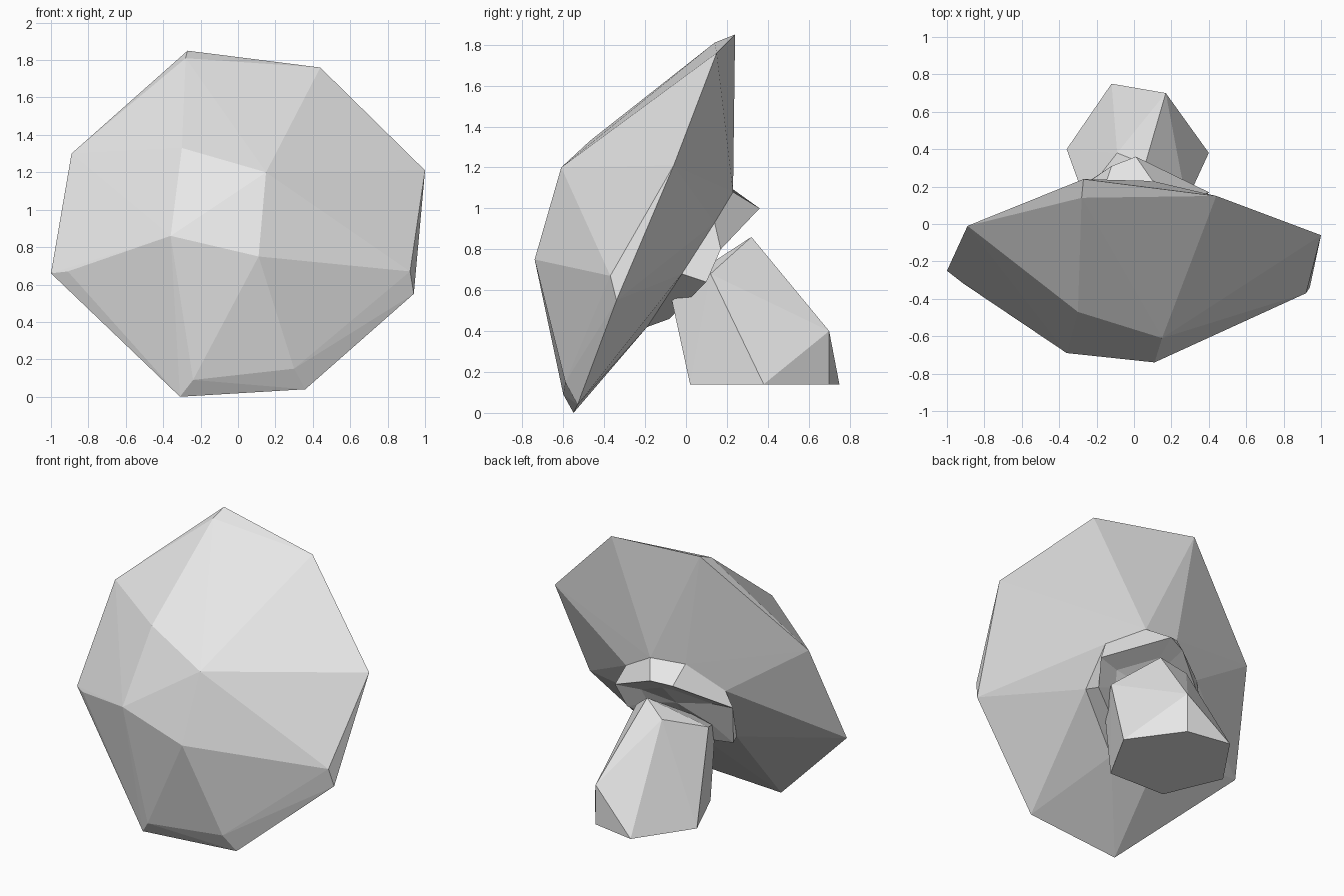
import bpy
import bmesh
from mathutils import Vector

# Remove the default cube only
default_cube = bpy.data.objects.get("Cube")
if default_cube:
    bpy.data.objects.remove(default_cube, do_unlink=True)

# Single pale grey material
pale_grey = bpy.data.materials.new("pale_grey")
pale_grey.use_nodes = True
grey_value = (.8, .8, .8, 1)
pale_grey.diffuse_color = grey_value
pale_grey.node_tree.nodes["Principled BSDF"].inputs["Base Color"].default_value = grey_value


def finish_part(name, bm):
    """Turn a bmesh into a flat shaded object with consistent normals."""
    bmesh.ops.recalc_face_normals(bm, faces=bm.faces[:])
    mesh = bpy.data.meshes.new(name)
    bm.to_mesh(mesh)
    bm.free()
    mesh.materials.append(pale_grey)
    part = bpy.data.objects.new(name, mesh)
    bpy.context.scene.collection.objects.link(part)
    return part


def faceted_solid(name, points):
    """Carve a faceted convex solid around its corner points."""
    bm = bmesh.new()
    corners = [bm.verts.new(point) for point in points]
    result = bmesh.ops.convex_hull(bm, input=corners)
    leftovers = {item for item in result["geom_interior"] + result["geom_unused"]
                 if isinstance(item, bmesh.types.BMVert)}
    bmesh.ops.delete(bm, geom=list(leftovers), context="VERTS")
    return finish_part(name, bm)


def loft_rings(name, rings):
    """Join matching closed rings with quads and cap both ends with fans."""
    bm = bmesh.new()
    loops = [[bm.verts.new(point) for point in ring] for ring in rings]
    count = len(loops[0])
    for lower, upper in zip(loops, loops[1:]):
        for i in range(count):
            j = (i + 1) % count
            bm.faces.new((lower[i], lower[j], upper[j], upper[i]))
    for loop in (loops[0], loops[-1]):
        middle = sum((vert.co for vert in loop), Vector()) / count
        hub = bm.verts.new(middle)
        for i in range(count):
            bm.faces.new((loop[i], loop[(i + 1) % count], hub))
    return finish_part(name, bm)


# Tilted cap: wide rim, thin front lip, small crown, and collar on the underside
rim = [(-.27, .24, 1.85), (.44, .15, 1.76), (1, -.06, 1.21), (.94, -.34, .55),
       (.36, -.53, .04), (-.31, -.55, 0), (-1, -.25, .66), (-.89, -.01, 1.3)]
lip = [(-.28, .14, 1.81), (.92, -.37, .67), (.3, -.59, .15),
       (-.24, -.6, .09), (-.91, -.32, .67)]
crown = [(-.3, -.47, 1.33), (.15, -.61, 1.2), (.11, -.74, .75), (-.36, -.69, .86)]
collar = [(.1, .23, 1.08), (.34, .14, .93), (.36, -.02, .68), (.02, -.19, .42),
          (-.3, -.1, .54), (-.38, .13, .95), (-.15, .22, 1.1)]
faceted_solid("cap", rim + lip + crown + collar)

# Drooping skirt hanging from the collar around the stem
hem = [(.01, .36, 1), (.4, .17, .8), (.36, .1, .64), (.02, -.08, .46),
       (-.36, .02, .56), (-.42, .11, .84), (-.12, .31, .98)]
opening_centre = Vector((0, .06, .78))
opening = [Vector(point).lerp(opening_centre, .4) for point in hem]
loft_rings("skirt", [collar, hem, opening])

# Leaning stem: six sided foot, one raised heel corner, narrower neck
foot = [(.4, .38, .14), (.17, .7, .14), (-.12, .75, .14),
        (-.36, .4, .14), (-.2, .03, .14), (.2, .02, .14)]
heel = [(.17, .7, .4)]
neck = [(.28, .12, .68), (.06, .32, .86), (-.09, .38, .78),
        (-.27, .15, .69), (-.16, -.08, .6), (.16, -.08, .6)]
faceted_solid("stem", foot + heel + neck)
